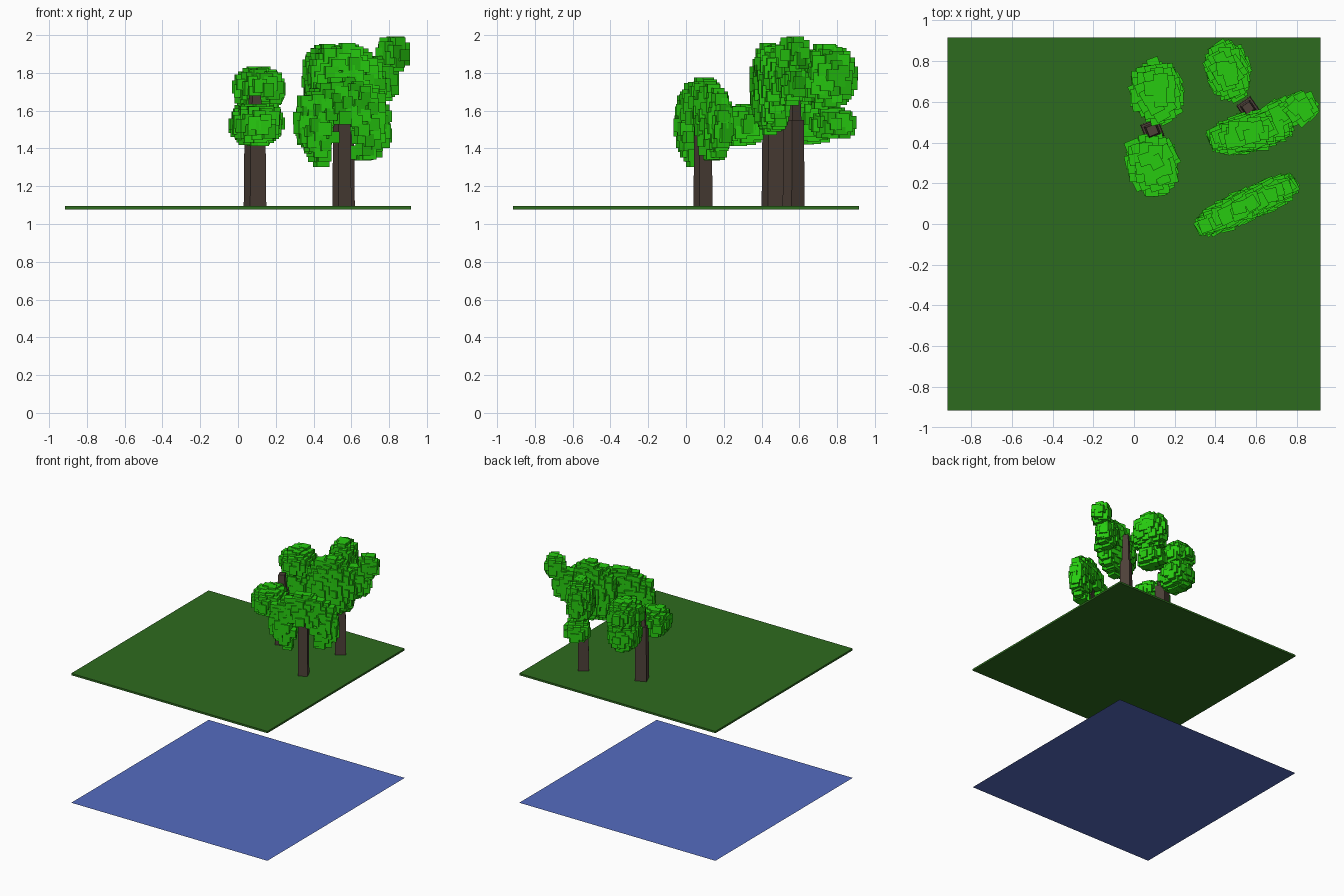
import bpy, bmesh, math, random
from mathutils import Matrix, Vector

if "Cube" in bpy.data.objects:
    bpy.data.objects.remove(bpy.data.objects["Cube"])

random.seed(4)


def material(name, rgb):
    m = bpy.data.materials.new(name)
    m.diffuse_color = (*rgb, 1)
    m.use_nodes = True
    m.node_tree.nodes["Principled BSDF"].inputs["Base Color"].default_value = m.diffuse_color
    return m


GRASS = material("grass", (0.027, 0.147, 0.013))
WATER = material("water", (0.09, 0.15, 0.53))
BARK = material("bark", (0.075, 0.052, 0.04))
LEAF = material("leaf", (0.02, 0.60, 0.005))


def finish(bm, name, mat):
    mesh = bpy.data.meshes.new(name)
    bm.to_mesh(mesh)
    bm.free()
    mesh.materials.append(mat)
    ob = bpy.data.objects.new(name, mesh)
    bpy.context.collection.objects.link(ob)
    return ob


def box(bm, center, size, yaw=0.0, top=1.0):
    """Box turned about z; top scales the upper face."""
    mat = (Matrix.Translation(center) @ Matrix.Rotation(yaw, 4, 'Z')
           @ Matrix.Diagonal((*size, 1)))
    verts = bmesh.ops.create_cube(bm, size=1)["verts"]
    for v in verts:
        if v.co.z > 0:
            v.co.x *= top
            v.co.y *= top
        v.co = mat @ v.co


def trunk(name, x, y, width, yaw, fork, top):
    bm = bmesh.new()
    base = 1.085
    box(bm, (x, y, (base + fork) / 2), (width, width, fork - base), yaw, 0.92)
    box(bm, (x, y, (fork + top) / 2), (width * 0.7, width * 0.7, top - fork), yaw, 0.75)
    finish(bm, name, BARK)


def foliage(name, clumps, stem):
    """Cover each ellipsoid clump with overlapping leaf blocks, clear of the stem."""
    bm = bmesh.new()
    for center, radii, degrees in clumps:
        a, b, c = radii
        p = 1.6
        area = 4 * math.pi * (((a*b)**p + (a*c)**p + (b*c)**p) / 3) ** (1 / p)
        count = int(area / 0.0021)
        yaw = math.radians(degrees)
        spin = Matrix.Rotation(yaw, 3, 'Z')
        for i in range(count):
            z = 1 - 2 * (i + 0.5) / count
            r = math.sqrt(1 - z * z)
            t = i * math.pi * (3 - math.sqrt(5))
            k = random.uniform(0.9, 1.05)
            pos = Vector(center) + spin @ Vector(
                (a * r * math.cos(t) * k, b * r * math.sin(t) * k, c * z * k))
            if pos.z < 1.54 and math.dist(pos.xy, stem) < 0.088:
                continue
            size = [random.uniform(0.058, 0.076) for _ in range(3)]
            box(bm, pos, size, yaw + math.radians(random.uniform(-16, 16)))
    finish(bm, name, LEAF)


# Ground slab, held above a thin water sheet
bm = bmesh.new()
box(bm, (0, 0, 1.086), (1.834, 1.834, 0.016))
finish(bm, "ground", GRASS)

bm = bmesh.new()
bmesh.ops.create_grid(bm, x_segments=1, y_segments=1, size=0.917)
finish(bm, "water", WATER)

# Trunks
trunk("left_trunk", 0.09, 0.46, 0.092, math.radians(22), 1.55, 1.68)
trunk("back_trunk", 0.56, 0.57, 0.084, math.radians(35), 1.55, 1.80)
trunk("front_trunk", 0.55, 0.09, 0.076, math.radians(25), 1.54, 1.65)

# Foliage clumps: centre, radii, turn in degrees
foliage("left_foliage", [
    ((0.115, 0.65, 1.72), (0.105, 0.125, 0.085), 15),
    ((0.11, 0.66, 1.55), (0.095, 0.105, 0.10), 15),
    ((0.09, 0.30, 1.525), (0.10, 0.13, 0.08), 15),
], (0.09, 0.46))
foliage("back_foliage", [
    ((0.57, 0.45, 1.72), (0.18, 0.065, 0.205), 12),
    ((0.73, 0.54, 1.76), (0.09, 0.05, 0.10), 25),
    ((0.82, 0.57, 1.90), (0.055, 0.05, 0.065), 35),
    ((0.46, 0.75, 1.78), (0.075, 0.115, 0.145), 20),
    ((0.47, 0.78, 1.53), (0.07, 0.08, 0.055), 20),
], (0.56, 0.57))
foliage("front_foliage", [
    ((0.55, 0.09, 1.53), (0.25, 0.05, 0.205), 25),
], (0.55, 0.09))
